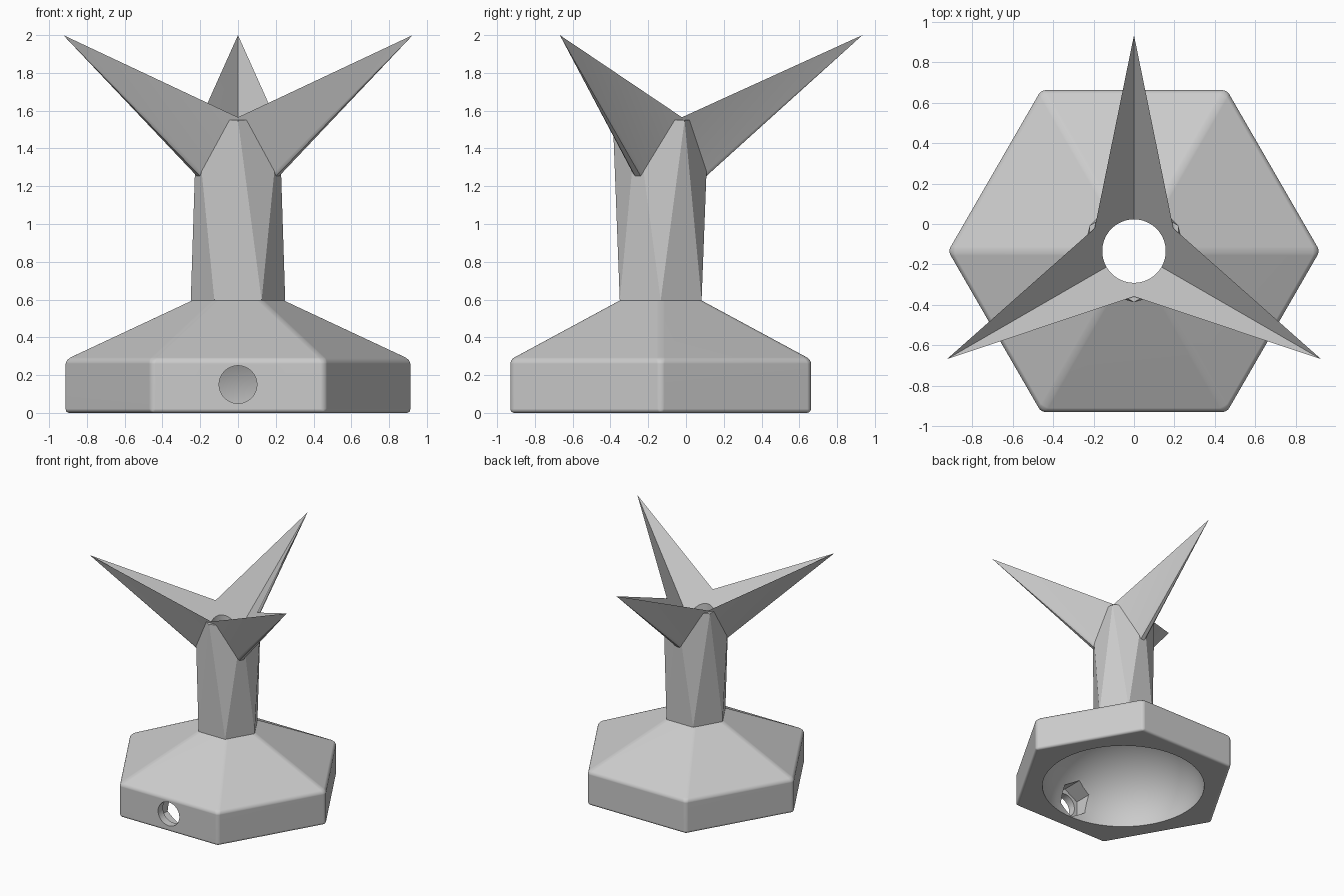
import bpy
import bmesh
from math import radians, cos, sin
from mathutils import Matrix, Vector

cube = bpy.data.objects.get("Cube")
if cube:
    bpy.data.objects.remove(cube, do_unlink=True)

AXIS = Vector((0, -0.134, 0))      # vertical axis of the stand
BORE = 0.157                       # radius of the central bore

grey = bpy.data.materials.new("light_grey")
grey.use_nodes = True
colour = (0.6, 0.6, 0.6, 1)
grey.diffuse_color = colour
grey.node_tree.nodes["Principled BSDF"].inputs["Base Color"].default_value = colour


def polar(radius, degrees, z):
    a = radians(degrees)
    return Vector((radius * cos(a), radius * sin(a), z)) + AXIS


def make(name, bm):
    bmesh.ops.recalc_face_normals(bm, faces=bm.faces)
    mesh = bpy.data.meshes.new(name)
    bm.to_mesh(mesh)
    bm.free()
    obj = bpy.data.objects.new(name, mesh)
    bpy.context.collection.objects.link(obj)
    mesh.materials.append(grey)
    return obj


def activate(obj):
    bpy.ops.object.select_all(action='DESELECT')
    obj.select_set(True)
    bpy.context.view_layer.objects.active = obj


def cut(obj, cutter):
    cutter.hide_render = True
    activate(obj)
    mod = obj.modifiers.new("cut", 'BOOLEAN')
    mod.operation = 'DIFFERENCE'
    mod.solver = 'EXACT'
    mod.object = cutter
    bpy.ops.object.modifier_apply(modifier=mod.name)
    bpy.data.objects.remove(cutter, do_unlink=True)


def finish(obj, angle):
    activate(obj)
    bpy.ops.object.shade_smooth_by_angle(angle=radians(angle))
    mod = obj.modifiers.new("even_shading", 'WEIGHTED_NORMAL')
    mod.keep_sharp = True


def prism_cutter(name, sides, radius, depth, matrix):
    bm = bmesh.new()
    bmesh.ops.create_cone(bm, cap_ends=True, segments=sides, radius1=radius,
                          radius2=radius, depth=depth, matrix=matrix)
    return make(name, bm)


def bore_cutter():
    return prism_cutter("bore_cutter", 64, BORE, 5, Matrix.Translation(AXIS))


# Base: rounded hexagonal block with a sloped top
bm = bmesh.new()
rings = [[bm.verts.new(polar(r, 60 * i, z)) for i in range(6)]
         for r, z in ((0.919, 0), (0.919, 0.282), (0.25, 0.595))]
for low, high in zip(rings, rings[1:]):
    for i in range(6):
        j = (i + 1) % 6
        bm.faces.new((low[i], low[j], high[j], high[i]))
bm.faces.new(rings[0])
bm.faces.new(rings[-1])
soft = [e for e in bm.edges if min(v.co.z for v in e.verts) < 0.5]
bmesh.ops.bevel(bm, geom=soft, offset=0.022, segments=5, profile=0.5,
                affect='EDGES')
base = make("base", bm)

# Hollow underside, bore, round side hole and its inner hexagonal pocket
bm = bmesh.new()
bmesh.ops.create_uvsphere(bm, u_segments=64, v_segments=32, radius=1,
                          matrix=Matrix.Translation(AXIS)
                          @ Matrix.Diagonal((0.65, 0.65, 0.55, 1)))
cut(base, make("dome_cutter", bm))
cut(base, bore_cutter())
turn = Matrix.Rotation(radians(90), 4, 'X')
for name, sides, radius, near, far in (("hole_cutter", 48, 0.1, -0.95, -0.45),
                                       ("pocket_cutter", 6, 0.145, -0.73, -0.4)):
    centre = AXIS + Vector((0, (near + far) / 2, 0.15))
    cut(base, prism_cutter(name, sides, radius, far - near,
                           Matrix.Translation(centre) @ turn))
finish(base, 25)

# Key points of the three-pointed crown
HEADINGS = (90, 210, 330)
tips = [polar(1.068, a, 2) for a in HEADINGS]
valleys = [polar(0.225, a + 60, 1.565) for a in HEADINGS]
apex = AXIS + Vector((0, 0, 1.245))

# Stem: hexagon twisted half a side from bottom to top
bm = bmesh.new()
low = [bm.verts.new(polar(0.25, 60 * i, 0.595)) for i in range(6)]
high = [bm.verts.new(polar(0.253, 60 * i + 30, 1.55)) for i in range(6)]
for i in range(6):
    j = (i + 1) % 6
    bm.faces.new((low[i], low[j], high[i]))
    bm.faces.new((low[j], high[j], high[i]))
bm.faces.new(low)
bm.faces.new(high)
stem = make("stem", bm)

# Remove the stem inside the crown's funnel
bm = bmesh.new()
drop = Vector((0, 0, -0.003))
top = [bm.verts.new(t + drop) for t in tips]
point = bm.verts.new(apex + drop)
bm.faces.new(top)
for i in range(3):
    bm.faces.new((top[i], top[(i + 1) % 3], point))
cut(stem, make("funnel_cutter", bm))
cut(stem, bore_cutter())
finish(stem, 15)

# Crown: three grooved spikes with blunted keels meeting around a funnel
bm = bmesh.new()
t = [bm.verts.new(p) for p in tips]
v = [bm.verts.new(p) for p in valleys]
keels = [[bm.verts.new(polar(r, a + turn_by, z))
          for turn_by, r, z in ((-8, 0.244, 1.275), (-4, 0.246, 1.257),
                                (4, 0.246, 1.257), (8, 0.244, 1.275))]
         for a in HEADINGS]
c = bm.verts.new(apex)
b = bm.verts.new(AXIS + Vector((0, 0, 1.0)))
for i in range(3):
    j = (i + 1) % 3
    right, left = keels[i][-1], keels[j][0]
    for face in ((t[i], v[i], c), (v[i], t[j], c),        # funnel
                 (t[i], right, v[i]), (t[j], v[i], left),  # undersides
                 (v[i], right, left), (right, b, left)):  # core in the stem
        bm.faces.new(face)
    for p, q in zip(keels[i], keels[i][1:]):              # blunted keel
        bm.faces.new((t[i], p, q))
        bm.faces.new((p, b, q))
crown = make("crown", bm)
cut(crown, bore_cutter())
finish(crown, 15)
